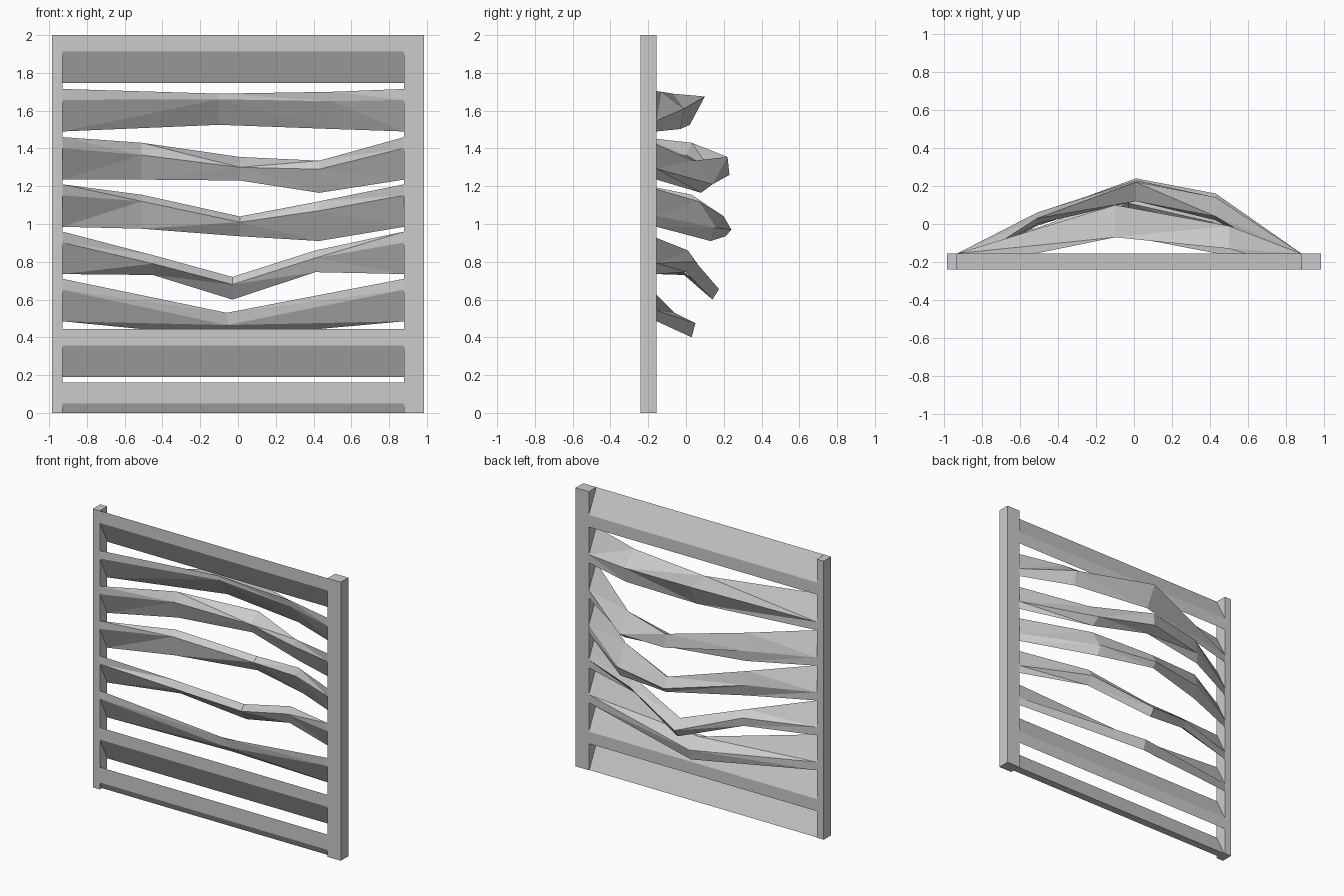
import bpy, bmesh

if "Cube" in bpy.data.objects:
    bpy.data.objects.remove(bpy.data.objects["Cube"])

X0, X1 = -0.93, 0.88          # inner faces of the posts
YF, YB = -0.24, -0.155        # front and back of the frame


def loft(name, stations):
    """Skin equal-sided (y, z) sections placed at successive x positions."""
    bm = bmesh.new()
    rings = [[bm.verts.new((x, y, z)) for y, z in sec] for x, sec in stations]
    n = len(rings[0])
    for a, b in zip(rings, rings[1:]):
        for i in range(n):
            j = (i + 1) % n
            bm.faces.new((a[i], a[j], b[j], b[i]))
    bm.faces.new(rings[0])
    bm.faces.new(rings[-1][::-1])
    bmesh.ops.recalc_face_normals(bm, faces=bm.faces[:])
    if len(stations) > 2:     # bent slats have twisted, faceted sides
        bmesh.ops.triangulate(bm, faces=bm.faces[:])
    me = bpy.data.meshes.new(name)
    bm.to_mesh(me)
    bm.free()
    ob = bpy.data.objects.new(name, me)
    bpy.context.collection.objects.link(ob)
    return ob


def slat_section(top, h):
    """Tilted slat: front-top, front-bottom, back-bottom, back-top."""
    return [(YF, top), (YF, top - h), (YB, top - h - 0.167), (YB, top - 0.167)]


# side posts
post = [(YF, 0), (YB, 0), (YB, 2), (YF, 2)]
loft("left_post", [(-0.985, post), (X0, post)])
loft("right_post", [(X1, post), (0.985, post)])

# straight slats
for name, top in (("top_slat", 2.0), ("lower_slat", 0.445)):
    s = slat_section(top, 0.087)
    loft(name, [(X0, s), (X1, s)])
sill = [(YF, 0.16), (YF, 0.05), (-0.215, 0), (-0.16, 0)]
loft("bottom_slat", [(X0, sill), (X1, sill)])

# bent slats: top height at the posts, then the buckled sections between
bent = {
    "bent_slat_1": (1.715, [
        (-0.10, [(-0.07, 1.69), (-0.07, 1.66), (0.02, 1.525), (0.10, 1.675)]),
        (0.50, [(-0.13, 1.70), (-0.12, 1.65), (-0.03, 1.503), (-0.01, 1.61)])]),
    "bent_slat_2": (1.46, [
        (-0.51, [(0.03, 1.43), (0.00, 1.365), (0.05, 1.235), (0.06, 1.31)]),
        (0.01, [(0.22, 1.355), (0.12, 1.30), (0.15, 1.23), (0.23, 1.26)]),
        (0.43, [(0.04, 1.335), (0.02, 1.29), (0.08, 1.165), (0.14, 1.21)])]),
    "bent_slat_3": (1.21, [
        (-0.51, [(0.03, 1.155), (-0.01, 1.12), (0.02, 0.975), (0.05, 1.06)]),
        (0.01, [(0.20, 1.04), (0.16, 1.01), (0.21, 0.935), (0.24, 0.97)]),
        (0.43, [(0.07, 1.12), (0.04, 1.07), (0.13, 0.91), (0.16, 0.98)])]),
    "bent_slat_4": (0.96, [
        (-0.45, [(-0.05, 0.835), (-0.08, 0.79), (-0.01, 0.73), (0.0, 0.79)]),
        (-0.03, [(0.11, 0.72), (0.08, 0.68), (0.14, 0.60), (0.175, 0.655)]),
        (0.41, [(0.01, 0.86), (-0.03, 0.82), (0.0, 0.745), (0.05, 0.80)])]),
    "bent_slat_5": (0.71, [
        (-0.06, [(-0.06, 0.53), (-0.05, 0.465), (0.03, 0.40), (0.05, 0.475)])]),
}
for name, (top, mids) in bent.items():
    end = slat_section(top, 0.058)
    loft(name, [(X0, end)] + mids + [(X1, end)])
